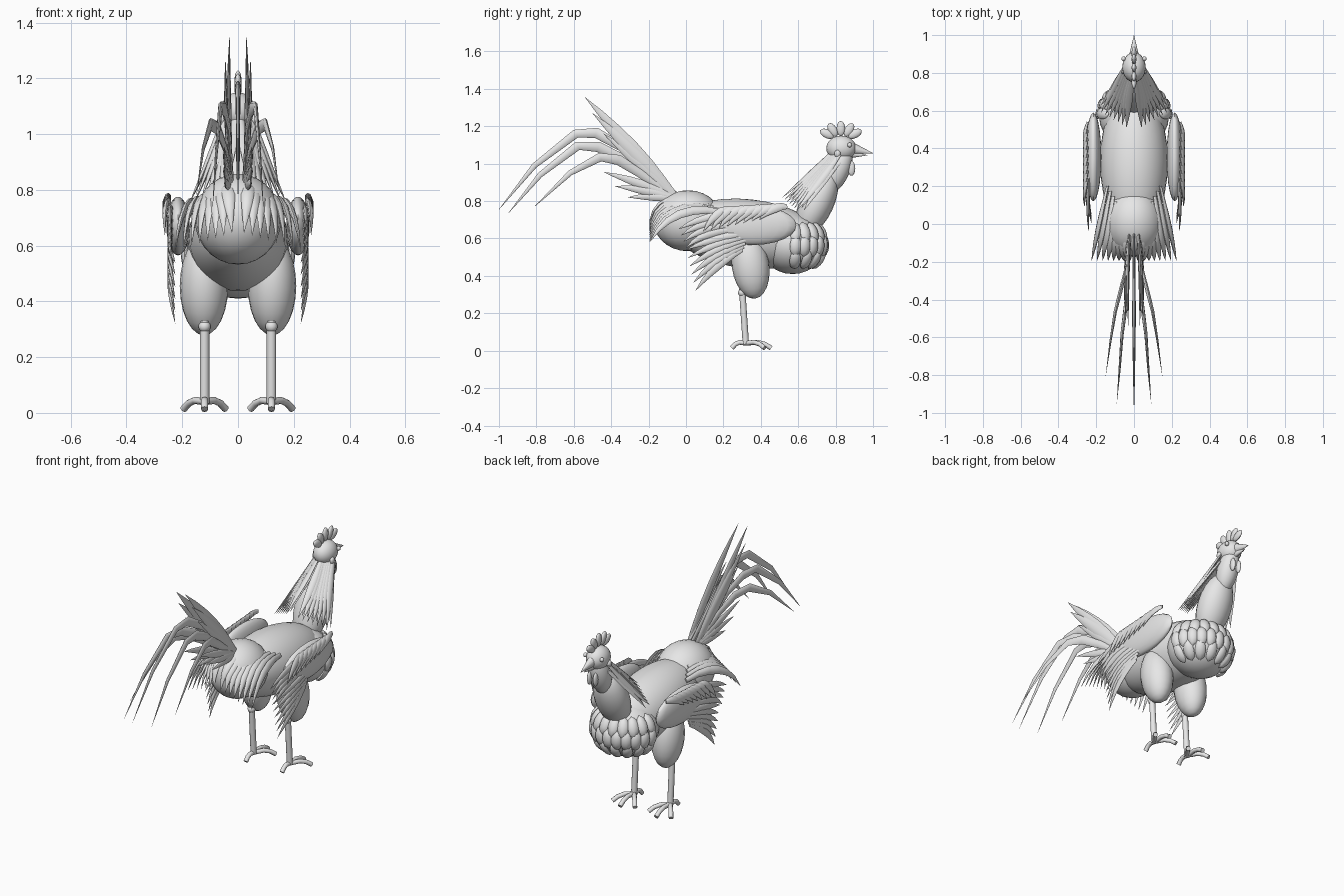
import bpy, bmesh, math
from mathutils import Vector, Matrix

cube = bpy.data.objects.get("Cube")
if cube:
    bpy.data.objects.remove(cube, do_unlink=True)

grey = bpy.data.materials.new("plain_grey")
grey.use_nodes = True
grey.diffuse_color = (0.8, 0.8, 0.8, 1)
grey.node_tree.nodes["Principled BSDF"].inputs["Base Color"].default_value = (0.8, 0.8, 0.8, 1)


def finish(name, bm, mirror=False):
    """Turn a bmesh into a smooth object, optionally mirrored across x."""
    bmesh.ops.recalc_face_normals(bm, faces=bm.faces)
    mesh = bpy.data.meshes.new(name)
    bm.to_mesh(mesh)
    bm.free()
    mesh.materials.append(grey)
    obj = bpy.data.objects.new(name, mesh)
    bpy.context.scene.collection.objects.link(obj)
    if mirror:
        obj.modifiers.new("mirror", "MIRROR").use_mirror_merge = False
    bpy.ops.object.select_all(action='DESELECT')
    obj.select_set(True)
    bpy.context.view_layer.objects.active = obj
    bpy.ops.object.shade_smooth_by_angle(angle=math.radians(50))


def ellipsoid(bm, centre, radii, tilt=0, seg=20):
    m = (Matrix.Translation(centre) @ Matrix.Rotation(math.radians(tilt), 4, 'X')
         @ Matrix.Diagonal((*radii, 1)))
    bmesh.ops.create_uvsphere(bm, u_segments=seg, v_segments=seg // 2 + 2, radius=1, matrix=m)


def blob(name, centre, radii, tilt=0, mirror=False, seg=20):
    bm = bmesh.new()
    ellipsoid(bm, centre, radii, tilt, seg)
    finish(name, bm, mirror)


def bend(a, b, c, n=6):
    """Quadratic curve from a to c pulled towards b."""
    a, b, c = Vector(a), Vector(b), Vector(c)
    return [a.lerp(b, i / n).lerp(b.lerp(c, i / n), i / n) for i in range(n + 1)]


def pointed(t):
    return max(0.02, (0.5 + 0.5 * min(1, t * 2.5)) * (1 - t ** 3))


def rounded(t):
    return max(0.05, math.sqrt(max(0, 1 - (2 * t - 1) ** 2)))


def even(t):
    return 1


def sweep(bm, path, width, thick, normal, profile=pointed, sides=8):
    """Elliptical section along a path; 'normal' is the thin direction."""
    path = [Vector(p) for p in path]
    last, rings = len(path) - 1, []
    for i, p in enumerate(path):
        tan = (path[min(i + 1, last)] - path[max(i - 1, 0)]).normalized()
        n = Vector(normal)
        n = (n - tan * n.dot(tan)).normalized()
        w, k = tan.cross(n), profile(i / last)
        ring = []
        for s in range(sides):
            a = math.tau * s / sides
            ring.append(bm.verts.new(p + (w * math.cos(a) * width + n * math.sin(a) * thick) * k))
        rings.append(ring)
    for r, q in zip(rings, rings[1:]):
        for s in range(sides):
            e = (s + 1) % sides
            bm.faces.new((r[s], r[e], q[e], q[s]))
    bm.faces.new(rings[0])
    bm.faces.new(rings[-1])


def mix(a, b, t):
    return a + (b - a) * t


# Torso, neck and head masses
blob("body", (0, 0.33, 0.625), (0.18, 0.4, 0.185), -6, seg=28)
blob("breast", (0, 0.57, 0.57), (0.185, 0.175, 0.16), seg=24)
blob("rump", (0, 0.01, 0.695), (0.155, 0.185, 0.163), seg=24)
blob("lower_neck", (0, 0.70, 0.79), (0.1, 0.09, 0.19), -25)
blob("upper_neck", (0, 0.815, 0.97), (0.06, 0.062, 0.13), -22)
blob("head", (0, 0.83, 1.082), (0.062, 0.08, 0.068))
blob("eye", (0.055, 0.875, 1.1), (0.012, 0.013, 0.013), mirror=True, seg=10)
blob("ear_lobe", (0.058, 0.81, 1.053), (0.012, 0.017, 0.02), mirror=True, seg=12)
blob("wattle", (0.02, 0.885, 0.975), (0.012, 0.02, 0.04), mirror=True, seg=12)

# Comb lobes fanned over the skull
bm = bmesh.new()
for i in range(5):
    a = math.radians(mix(62, -62, i / 4))
    c = (0, 0.828 - 0.085 * math.sin(a), 1.135 + 0.053 * math.cos(a))
    ellipsoid(bm, c, (0.013, 0.023, 0.04), math.degrees(a), 12)
finish("comb", bm)

# Beak halves
for name, a, b, r in (("upper_beak", (0, 0.885, 1.082), (0, 1.0, 1.056), 0.033),
                      ("lower_beak", (0, 0.885, 1.05), (0, 0.97, 1.045), 0.02)):
    bm = bmesh.new()
    sweep(bm, [a, b], r, r * 0.85, (1, 0, 0), lambda t: 1 - 0.98 * t, 12)
    finish(name, bm)

# Breast scales in three overlapping rows
bm = bmesh.new()
centre, radii = Vector((0, 0.57, 0.57)), Vector((0.19, 0.18, 0.165))


def on_breast(lat, lon):
    d = Vector((math.cos(lat) * math.sin(lon), math.cos(lat) * math.cos(lon), math.sin(lat)))
    return centre + d * radii, d


for row, count in enumerate((10, 11, 8)):
    lat = math.radians(24 - 28 * row)
    for i in range(count):
        lon = math.radians(mix(-85, 85, i / (count - 1)))
        path = [on_breast(lat + s * 0.37, lon)[0] for s in (1, 0.7, 0.3, 0, -0.3, -0.7, -1)]
        sweep(bm, path, 0.03, 0.016, on_breast(lat, lon)[1], rounded)
finish("breast_scales", bm)

# Hackle feathers draped from the head down the neck
bm = bmesh.new()
for layer in range(2):
    for i in range(7):
        t = i / 6
        base = (mix(0.012, 0.058, t), mix(0.765, 0.82, t), 1.05 - 0.04 * layer)
        tip = (mix(0.04, 0.175, t), mix(0.51, 0.59, t) + 0.04 * layer, mix(0.815, 0.75, t))
        mid = (mix(0.03, 0.11, t), mix(0.66, 0.71, t), mix(0.94, 0.89, t))
        sweep(bm, bend(base, mid, tip), 0.023, 0.009, (mix(0.3, 1, t), -0.3, mix(0.9, 0.2, t)))
finish("hackle_feathers", bm, True)

# Wing: shoulder mass, coverts, secondaries, primaries
blob("wing", (0.215, 0.355, 0.67), (0.042, 0.235, 0.105), mirror=True)
bm = bmesh.new()
for i in range(8):
    t = i / 7
    y, z = mix(0.54, 0.24, t), mix(0.77, 0.755, t)
    path = bend((0.245, y, z), (0.268, y - 0.07, z + 0.01), (0.262, y - 0.15, z - mix(0.07, 0.12, t)))
    sweep(bm, path, 0.026, 0.011, (1, 0, 0.2))
finish("wing_coverts", bm, True)
bm = bmesh.new()
for i in range(4):
    t = i / 3
    sweep(bm, bend((0.235, 0.3, mix(0.73, 0.65, t)), (0.25, 0.1, mix(0.73, 0.65, t)),
                   (0.24, mix(-0.04, 0.0, t), mix(0.65, 0.55, t))), 0.025, 0.011, (1, 0, 0))
finish("wing_secondaries", bm, True)
bm = bmesh.new()
for i in range(6):
    t = i / 5
    y, z = mix(0.0, 0.05, t), mix(0.54, 0.32, t)
    base = (0.235, mix(0.34, 0.3, t), mix(0.63, 0.54, t))
    sweep(bm, bend(base, (0.258, 0.16, z + mix(0.07, 0.15, t)), (0.225, y, z)), 0.024, 0.01, (1, 0, 0))
finish("wing_primaries", bm, True)

# Saddle feathers curling over the rump
bm = bmesh.new()
for i in range(8):
    t = (i + 0.4) / 7.4
    base = (mix(0.03, 0.14, t), mix(0.0, 0.2, t), mix(0.83, 0.74, t))
    mid = (mix(0.03, 0.2, t), mix(-0.2, -0.07, t), mix(0.83, 0.8, t))
    tip = (mix(0.01, 0.225, t), -0.195, mix(0.65, 0.58, t))
    sweep(bm, bend(base, mid, tip), 0.027, 0.013, (t, -0.4 * (1 - t), 1 - 0.7 * t))
finish("saddle_feathers", bm, True)

# Straight tail feathers: (tip y, tip z, tip x, half width)
bm = bmesh.new()
for y, z, x, w in ((-0.54, 1.355, 0.03, 0.04), (-0.5, 1.27, 0.045, 0.038), (-0.44, 1.16, 0.04, 0.035),
                   (-0.44, 0.955, 0.05, 0.028), (-0.38, 0.88, 0.05, 0.026), (-0.31, 0.82, 0.045, 0.024)):
    base = Vector((0.025, -0.05, 0.81))
    tip = Vector((x, y, z))
    sweep(bm, bend(base, base.lerp(tip, 0.5) + Vector((0.01, 0.01, 0.015)), tip), w, 0.01, (1, 0, 0))
finish("tail_feathers", bm, True)

# Long arched sickle feathers: spread at the tip, then the arch as (y, z)
arches = (
    (0, ((-0.05, 0.83), (-0.33, 1.08), (-0.48, 1.165), (-0.59, 1.16), (-0.81, 0.99), (-1.0, 0.755))),
    (0.082, ((-0.05, 0.82), (-0.34, 1.03), (-0.47, 1.09), (-0.58, 1.095), (-0.78, 0.94), (-0.95, 0.735))),
    (0.15, ((-0.05, 0.81), (-0.25, 0.95), (-0.36, 1.02), (-0.46, 1.035), (-0.62, 0.95), (-0.81, 0.77))))
for spread, arch in arches:
    bm = bmesh.new()
    path = [(0.02 * (spread > 0) + spread * 0.87 * i / 5, y, z) for i, (y, z) in enumerate(arch)]
    sweep(bm, path, 0.03, 0.011, (1, 0, 0))
    finish("sickle_feather", bm, spread > 0)

# Legs and feet
blob("thigh", (0.122, 0.345, 0.455), (0.087, 0.1, 0.178), 8, True)
blob("hock", (0.12, 0.3, 0.31), (0.022, 0.022, 0.022), 0, True, 12)
bm = bmesh.new()
sweep(bm, [(0.12, 0.3, 0.33), (0.12, 0.32, 0.035)], 0.017, 0.017, (1, 0, 0), even, 12)
finish("shank", bm, True)
bm = bmesh.new()
for dx, dy in ((0, 0.135), (0.075, 0.1), (-0.075, 0.1), (0, -0.075)):
    path = [(0.12 + dx * k, 0.32 + dy * k, z) for k, z in ((0, 0.04), (0.45, 0.045), (0.75, 0.035), (1, 0.014))]
    sweep(bm, path, 0.013, 0.013, (0, 0, 1), even)
finish("toes", bm, True)
